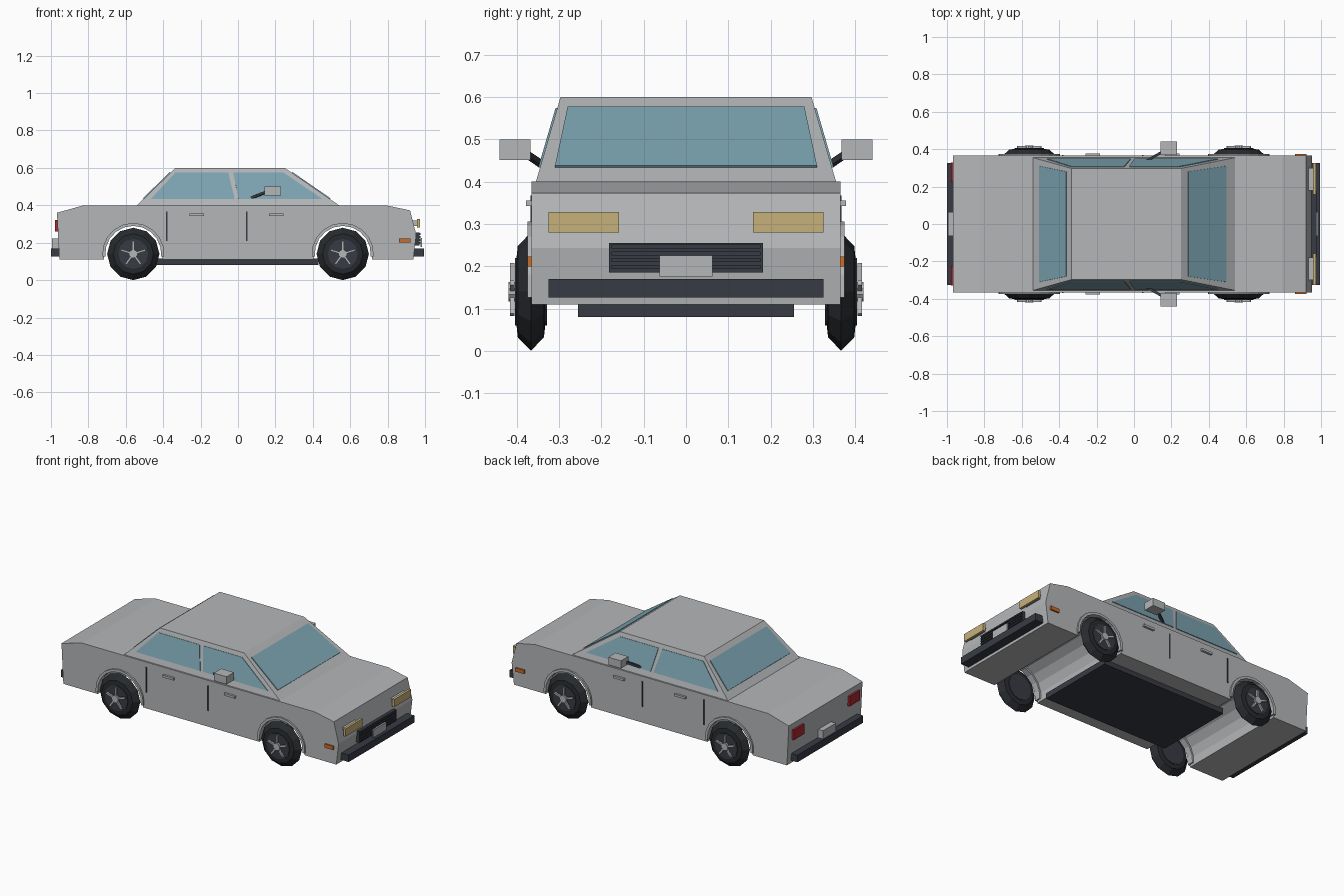
import bpy, bmesh, math
from mathutils import Vector, Matrix

cube = bpy.data.objects.get("Cube")
if cube:
    bpy.data.objects.remove(cube, do_unlink=True)


def material(name, r, g, b):
    m = bpy.data.materials.new(name)
    m.use_nodes = True
    m.diffuse_color = (r, g, b, 1)
    m.node_tree.nodes["Principled BSDF"].inputs["Base Color"].default_value = (r, g, b, 1)
    return m


PAINT = material("silver_paint", 0.46, 0.47, 0.48)
DARK = material("dark_trim", 0.04, 0.044, 0.058)
RUBBER = material("tyre_rubber", 0.02, 0.023, 0.027)
GLASS = material("blue_glass", 0.2, 0.37, 0.44)
CREAM = material("headlight_cream", 0.57, 0.44, 0.2)
RED = material("tail_red", 0.4, 0.02, 0.03)
ORANGE = material("indicator_orange", 0.6, 0.15, 0.02)


def finish(bm, name, mat):
    bmesh.ops.recalc_face_normals(bm, faces=bm.faces)
    mesh = bpy.data.meshes.new(name)
    bm.to_mesh(mesh)
    bm.free()
    mesh.materials.append(mat)
    obj = bpy.data.objects.new(name, mesh)
    bpy.context.scene.collection.objects.link(obj)
    return obj


def prism(name, points, offset, mat):
    """Extrude a closed outline of 3D points along an offset vector."""
    bm = bmesh.new()
    face = bm.faces.new([bm.verts.new(p) for p in points])
    new = bmesh.ops.extrude_face_region(bm, geom=[face], use_keep_orig=True)["geom"]
    bmesh.ops.translate(bm, vec=offset, verts=[v for v in new if isinstance(v, bmesh.types.BMVert)])
    return finish(bm, name, mat)


def box(name, x, y, z, mat):
    """Box from (min, max) ranges."""
    corners = [(x[0], y[0], z[0]), (x[1], y[0], z[0]), (x[1], y[0], z[1]), (x[0], y[0], z[1])]
    return prism(name, corners, (0, y[1] - y[0], 0), mat)


def lathe(name, profile, centre, sides, mat):
    """Spin (y, radius) points about the y axis, closing both ends."""
    bm = bmesh.new()
    rings = []
    for y, r in profile:
        rings.append([bm.verts.new((centre[0] + r * math.sin(math.tau * i / sides), centre[1] + y,
                                    centre[2] + r * math.cos(math.tau * i / sides))) for i in range(sides)])
    for a, b in zip(rings, rings[1:]):
        for i in range(sides):
            j = (i + 1) % sides
            bm.faces.new((a[i], a[j], b[j], b[i]))
    bm.faces.new(rings[0])
    bm.faces.new(rings[-1])
    return finish(bm, name, mat)


def beam(name, start, end, width, mat):
    """Square bar between two points."""
    a, b = Vector(start), Vector(end)
    rot = (b - a).to_track_quat('Z', 'Y').to_matrix().to_4x4()
    bm = bmesh.new()
    bmesh.ops.create_cube(bm, size=1, matrix=Matrix.Translation((a + b) / 2) @ rot
                          @ Matrix.Diagonal((width, width, (b - a).length, 1)))
    return finish(bm, name, mat)


WHEEL_X, WHEEL_Z, HALF = 0.56, 0.14, 0.365
SIDES = (("left", 1), ("right", -1))


def arc(cx, radius, start, end, steps=10):
    angles = [math.radians(start + (end - start) * i / steps) for i in range(steps + 1)]
    return [(cx + radius * math.cos(a), WHEEL_Z + radius * math.sin(a)) for a in angles]


# Lower body: side profile with both wheel arches cut through
outline = [(-0.955, 0.11), (-0.968, 0.36), (-0.825, 0.4), (0.79, 0.4), (0.92, 0.373),
           (0.953, 0.243), (0.937, 0.11)]
for cx in (WHEEL_X, -WHEEL_X):
    outline += arc(cx, 0.16, -10.8, 190.8)
prism("lower_body", [(x, -HALF, z) for x, z in outline], (0, 2 * HALF, 0), PAINT)
box("floor_pan", (-0.44, 0.43), (-0.255, 0.255), (0.08, 0.115), DARK)

# Cabin: tapered block
BASE_Z, ROOF_Z = 0.4, 0.6


def front_x(z):
    return 0.54 - (z - BASE_Z) * 1.45


def rear_x(z):
    return -0.54 + (z - BASE_Z) * 1.03


def side_y(z):
    return 0.355 - (z - BASE_Z) * 0.29


bm = bmesh.new()
rings = [[bm.verts.new(p) for p in ((front_x(z), side_y(z), z), (rear_x(z), side_y(z), z),
                                    (rear_x(z), -side_y(z), z), (front_x(z), -side_y(z), z))]
         for z in (BASE_Z - 0.005, ROOF_Z)]
for i in range(4):
    j = (i + 1) % 4
    bm.faces.new((rings[0][i], rings[0][j], rings[1][j], rings[1][i]))
for ring in rings:
    bm.faces.new(ring)
finish(bm, "cabin", PAINT)

# Windows: thin plates lying on the cabin faces
LOW, HIGH = 0.434, 0.574
for name, fx, sx in (("windscreen", front_x, 1), ("rear_window", rear_x, -1)):
    quad = [(fx(LOW), -0.31, LOW), (fx(LOW), 0.31, LOW), (fx(HIGH), 0.28, HIGH), (fx(HIGH), -0.28, HIGH)]
    prism(name, quad, (0.003 * sx, 0, 0.004), GLASS)
for side, s in SIDES:
    for name, x0, x1, x2, x3 in (("rear", -0.465, -0.018, -0.052, -0.335),
                                 ("front", 0.002, 0.45, 0.243, -0.025)):
        quad = [(x, s * side_y(z), z) for x, z in ((x0, LOW), (x1, LOW), (x2, HIGH), (x3, HIGH))]
        prism(f"{side}_{name}_door_window", quad, (0, 0.004 * s, 0.001), GLASS)

# Wheels with arch trims
TYRE = [(-0.034, 0.08), (-0.031, 0.108), (0, 0.14), (0.031, 0.108), (0.034, 0.08)]
for side, s in SIDES:
    for end, cx in (("front", WHEEL_X), ("rear", -WHEEL_X)):
        tag = f"{side}_{end}"
        centre = Vector((cx, s * 0.367, WHEEL_Z))
        lathe(tag + "_tyre", TYRE, centre, 12, RUBBER)
        lathe(tag + "_wheel_disc", [(-0.038, 0.08), (0.038, 0.08)], centre, 12, DARK)
        hub = centre + Vector((0, s * 0.044, 0))
        lathe(tag + "_hub_cap", [(-0.009, 0.023), (0.009, 0.023)], hub, 10, PAINT)
        for k in range(5):
            a = math.tau * k / 5
            tip = hub + Vector((math.sin(a), 0, math.cos(a))) * 0.068
            beam(f"{tag}_spoke_{k + 1}", hub, tip, 0.011, PAINT)
        trim = arc(cx, 0.166, -5, 185) + arc(cx, 0.15, 185, -5)
        prism(tag + "_arch_trim", [(x, s * 0.335, z) for x, z in trim], (0, s * 0.04, 0), PAINT)

# Bumpers, number plates and grille
box("front_bumper", (0.925, 0.995), (-0.325, 0.325), (0.126, 0.17), DARK)
box("rear_bumper", (-1.0, -0.945), (-0.325, 0.325), (0.126, 0.17), DARK)
box("front_number_plate", (0.975, 0.985), (-0.063, 0.063), (0.176, 0.225), PAINT)
box("rear_number_plate", (-0.995, -0.955), (-0.063, 0.063), (0.17, 0.222), PAINT)
box("grille", (0.935, 0.97), (-0.182, 0.182), (0.185, 0.255), DARK)
for k in range(4):
    z = 0.194 + k * 0.016
    box(f"grille_slat_{k + 1}", (0.965, 0.976), (-0.176, 0.176), (z, z + 0.009), DARK)

for side, s in SIDES:
    def span(a, b):
        return sorted((s * a, s * b))

    # Lamps
    box(side + "_headlight", (0.958, 0.973), span(0.158, 0.325), (0.28, 0.328), CREAM)
    box(side + "_headlight_mount", (0.92, 0.96), span(0.18, 0.3), (0.29, 0.318), PAINT)
    box(side + "_tail_light", (-0.978, -0.955), span(0.225, 0.328), (0.26, 0.322), RED)
    box(side + "_indicator", (0.862, 0.921), span(0.36, 0.375), (0.2, 0.223), ORANGE)

    # Doors
    for end, seam, handle in (("rear", -0.38, -0.258), ("front", 0.047, 0.167)):
        box(f"{side}_{end}_door_seam", (seam - 0.004, seam + 0.004), span(0.36, 0.368), (0.21, 0.368), DARK)
        box(f"{side}_{end}_door_handle", (handle, handle + 0.075), span(0.36, 0.378), (0.342, 0.356), PAINT)

    # Mirrors
    beam(side + "_mirror_arm", (0.07, s * 0.34, 0.44), (0.16, s * 0.39, 0.474), 0.014, DARK)
    box(side + "_mirror", (0.142, 0.23), span(0.368, 0.441), (0.452, 0.5), PAINT)
